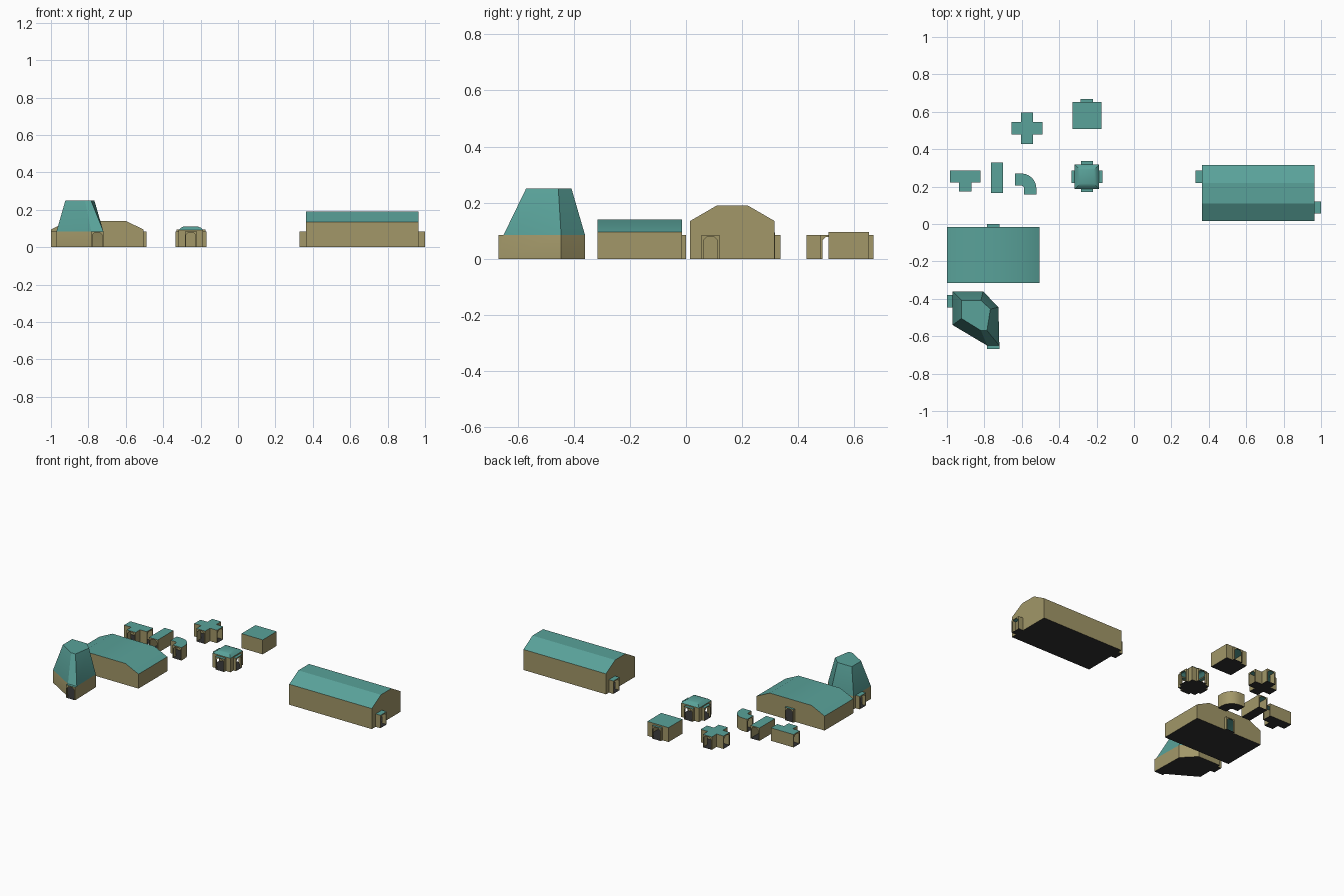
import bpy, bmesh, math
from mathutils import Vector as V

if "Cube" in bpy.data.objects:
    bpy.data.objects.remove(bpy.data.objects["Cube"])

H = 0.085      # corridor height
HW = 0.0325    # corridor half width


def mat(name, c):
    m = bpy.data.materials.new(name)
    m.diffuse_color = (*c, 1)
    m.use_nodes = True
    m.node_tree.nodes["Principled BSDF"].inputs["Base Color"].default_value = m.diffuse_color
    return m


MATS = [mat("wall_tan", (0.36, 0.31, 0.14)),
        mat("roof_teal", (0.10, 0.36, 0.32)),
        mat("floor_dark", (0.03, 0.03, 0.03))]
WALL, ROOF, FLOOR = 0, 1, 2


def p3(p, z):
    return V((p[0], p[1], z))


def rim(a, b):
    """End face of a corridor: thin frame with clipped top corners."""
    u = (b - a).normalized()
    r, c = 0.007, 0.012
    q = lambda p, s, z: p3(p + u * s, z)
    return [p3(a, 0), q(a, r, 0), q(a, r, H - r - c), q(a, r + c, H - r),
            q(b, -r - c, H - r), q(b, -r, H - r - c), q(b, -r, 0),
            p3(b, 0), p3(b, H), p3(a, H)]


def shell(name, base, h, roof=None, doors={}, ends=(), gables={}):
    """Hollow module from a counter-clockwise footprint.
    doors: edge -> (distance along edge, stub depth); ends: open edges;
    gables: edge -> extra wall-top points; roof: list of faces."""
    pts = [V(p) for p in base]
    faces = [([p3(p, 0) for p in reversed(pts)], FLOOR)]
    for i, a in enumerate(pts):
        b = pts[(i + 1) % len(pts)]
        u = (b - a).normalized()
        n = V((u.y, -u.x))
        if i in ends:
            faces.append((rim(a, b), WALL))
            continue
        poly = [p3(a, 0)]
        if i in doors:
            c, e = doors[i]
            d0, d1 = a + u * (c - HW), a + u * (c + HW)
            e0, e1 = d0 + n * e, d1 + n * e
            poly += [p3(d0, 0), p3(d0, H), p3(d1, H), p3(d1, 0)]
            # door stub
            faces += [([p3(d0, 0), p3(e0, 0), p3(e0, H), p3(d0, H)], WALL),
                      ([p3(e1, 0), p3(d1, 0), p3(d1, H), p3(e1, H)], WALL),
                      ([p3(d0, H), p3(e0, H), p3(e1, H), p3(d1, H)], ROOF),
                      ([p3(d1, 0), p3(e1, 0), p3(e0, 0), p3(d0, 0)], FLOOR),
                      (rim(e0, e1), WALL)]
        poly += [p3(b, 0), p3(b, h)] + [V(g) for g in gables.get(i, [])] + [p3(a, h)]
        faces.append((poly, WALL))
    if roof is None:
        roof = [[p3(p, h) for p in pts]]
    faces += [(f, ROOF) for f in roof]

    bm = bmesh.new()
    for f, m in faces:
        face = bm.faces.new([bm.verts.new(v) for v in f])
        face.material_index = m
    bmesh.ops.remove_doubles(bm, verts=bm.verts, dist=1e-5)
    me = bpy.data.meshes.new(name)
    bm.to_mesh(me)
    bm.free()
    ob = bpy.data.objects.new(name, me)
    for m in MATS:
        me.materials.append(m)
    bpy.context.collection.objects.link(ob)
    bpy.ops.object.select_all(action='DESELECT')
    ob.select_set(True)
    bpy.context.view_layer.objects.active = ob
    bpy.ops.object.shade_smooth_by_angle(angle=math.radians(28))
    return ob


def rect(x0, x1, y0, y1):
    return [(x0, y0), (x1, y0), (x1, y1), (x0, y1)]


def loft(rings):
    """Roof faces between stacked rings, closed by the last one."""
    out = []
    for lo, hi in zip(rings, rings[1:]):
        n = len(lo)
        out += [[lo[i], lo[(i + 1) % n], hi[(i + 1) % n], hi[i]] for i in range(n)]
    return out + [rings[-1]]


def strips(a, b):
    """Roof quads between two matching end profiles."""
    return [[V(a[i]), V(b[i]), V(b[i + 1]), V(a[i + 1])] for i in range(len(a) - 1)]


# straight corridor
shell("straight_corridor", rect(-0.765, -0.70, 0.165, 0.328), H, ends=(0, 2))

# T corridor
x, y0, y1 = -0.902, 0.222, 0.287
shell("tee_corridor", [(x - HW, y0), (x - HW, 0.175), (x + HW, 0.175), (x + HW, y0),
                       (-0.82, y0), (-0.82, y1), (-0.985, y1), (-0.985, y0)],
      H, ends=(1, 4, 6))

# cross corridor
x, y, L = -0.572, 0.512, 0.083
cross = []
for k in range(4):
    cs, sn = (1, 0, -1, 0)[k], (0, 1, 0, -1)[k]
    for px, py in ((L, -HW), (L, HW), (HW, HW)):
        cross.append((x + px * cs - py * sn, y + px * sn + py * cs))
shell("cross_corridor", cross, H, ends=(0, 3, 6, 9))

# curved corridor
cx, cy, N = -0.602, 0.19, 6
arc = lambda r, k: (cx + r * math.cos(k * math.pi / 2 / N), cy + r * math.sin(k * math.pi / 2 / N))
bend = [(cx + 0.015, 0.157), (cx + 0.08, 0.157)] + [arc(0.08, k) for k in range(N + 1)]
bend += [(-0.635, cy + 0.08), (-0.635, cy + 0.015)] + [arc(0.015, k) for k in range(N, -1, -1)]
shell("curved_corridor", bend, H, ends=(0, N + 3))

# small flat-roofed room
shell("small_room", rect(-0.33, -0.175, 0.507, 0.653), 0.095, doors={2: (0.0775, 0.015)})

# four-way junction with a low domed roof
x, y, s = -0.252, 0.253, 0.065
dome = [[p3(p, z) for p in rect(x - r, x + r, y - r, y + r)]
        for r, z in ((s, 0.092), (s - 0.012, 0.104), (s - 0.028, 0.111))]
shell("junction_room", rect(x - s, x + s, y - s, y + s), 0.092, roof=loft(dome),
      doors={k: (s, 0.018) for k in range(4)})

# wide hall, roof profile runs along y
px = [(-0.505, 0.095), (-0.60, 0.14), (-0.905, 0.14), (-1.0, 0.095)]
f, b = -0.315, -0.015
A, B = [(q[0], f, q[1]) for q in px], [(q[0], b, q[1]) for q in px]
shell("wide_hall", rect(-1.0, -0.505, f, b), 0.095, roof=strips(A, B),
      doors={2: (0.2475, 0.015)}, gables={0: A[1:3], 2: B[2:0:-1]})

# long hangar, roof profile runs along x
py = [(0.315, 0.135), (0.22, 0.19), (0.11, 0.19), (0.015, 0.135)]
l, r = 0.363, 0.965
A, B = [(r, *q) for q in py], [(l, *q) for q in py]
shell("long_hangar", rect(l, r, 0.015, 0.315), 0.135, roof=strips(A, B),
      doors={1: (0.0725, 0.035), 3: (0.0625, 0.033)},
      gables={1: A[1:3], 3: B[2:0:-1]})

# tapered tower on an irregular footprint
base = [(-0.97, -0.54), (-0.785, -0.65), (-0.72, -0.65), (-0.725, -0.445),
        (-0.807, -0.36), (-0.97, -0.36)]
top = [(-0.923, -0.505), (-0.818, -0.57), (-0.786, -0.57), (-0.768, -0.455),
       (-0.818, -0.408), (-0.923, -0.408)]
shell("tapered_tower", base, H,
      roof=loft([[p3(p, H) for p in base], [p3(p, 0.25) for p in top]]),
      doors={1: (HW, 0.018), 5: (0.053, 0.03)})
